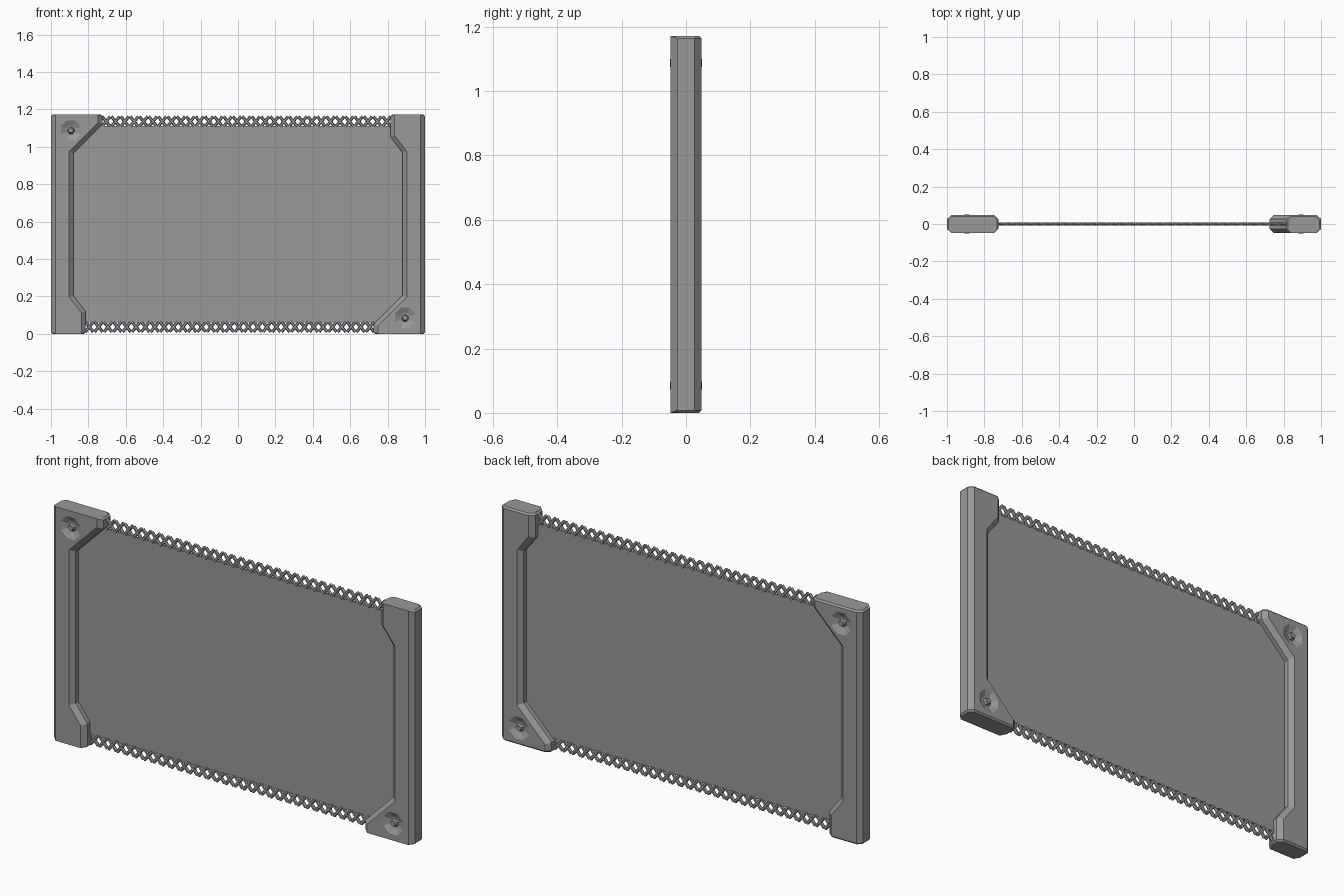
import bpy, bmesh
from math import pi, hypot
from mathutils import Matrix, Vector

if "Cube" in bpy.data.objects:
    bpy.data.objects.remove(bpy.data.objects["Cube"])

H = 1.172          # overall height
T = 0.048          # half thickness of the end frames
FLIP = Matrix.Translation((0, 0, H)) @ Matrix.Rotation(pi, 4, 'Y')
SIDES = (("left", Matrix()), ("right", FLIP))
BOLT = (-0.893, 1.087)

dark_grey = bpy.data.materials.new("dark_grey")
dark_grey.diffuse_color = (.32, .32, .32, 1)
dark_grey.use_nodes = True
dark_grey.node_tree.nodes["Principled BSDF"].inputs["Base Color"].default_value = dark_grey.diffuse_color


def make(name, bm, matrix=Matrix()):
    bmesh.ops.recalc_face_normals(bm, faces=bm.faces)
    me = bpy.data.meshes.new(name)
    bm.to_mesh(me)
    bm.free()
    me.materials.append(dark_grey)
    ob = bpy.data.objects.new(name, me)
    bpy.context.collection.objects.link(ob)
    ob.matrix_world = matrix
    return ob


def inset(pts, dists):
    """Move every edge of a counter-clockwise outline inward by its own distance."""
    lines = []
    for i, (x, z) in enumerate(pts):
        x2, z2 = pts[(i + 1) % len(pts)]
        l = hypot(x2 - x, z2 - z)
        nx, nz = -(z2 - z) / l, (x2 - x) / l
        lines.append((nx, nz, nx * x + nz * z + dists[i]))
    out = []
    for i in range(len(pts)):
        a, b, c = lines[i - 1]
        d, e, f = lines[i]
        det = a * e - b * d
        out.append(((c * e - b * f) / det, (a * f - c * d) / det))
    return out


def frame_mesh():
    outline = [(-1, 0), (-.815, 0), (-.815, .12), (-.88, .205),
               (-.88, .965), (-.725, 1.12), (-.725, H), (-1, H)]
    c = .023
    small = inset(outline, [0, c, c, c, c, c, 0, c])
    bm = bmesh.new()
    rings = [[bm.verts.new((x, y, z)) for x, z in p]
             for y, p in ((-T, small), (-.027, outline), (.027, outline), (T, small))]
    n = len(outline)
    for a, b in zip(rings, rings[1:]):
        for i in range(n):
            j = (i + 1) % n
            bm.faces.new((a[i], a[j], b[j], b[i]))
    bm.faces.new(rings[0])
    bm.faces.new(rings[-1])
    # merge each end into one octagon, then soften its rim
    for z in (0, H):
        fs = [f for f in bm.faces if all(abs(v.co.z - z) < 1e-5 for v in f.verts)]
        cap = bmesh.ops.dissolve_faces(bm, faces=fs)["region"][0]
        bmesh.ops.bevel(bm, geom=list(cap.edges), offset=.008, segments=1,
                        affect='EDGES', clamp_overlap=True)
    return bm


def bolt_cones(r_out, r_in, y_out, y_in):
    """Octagonal tapered plugs on the front and back faces."""
    bm = bmesh.new()
    for s in (-1, 1):
        m = (Matrix.Translation((BOLT[0], s * (y_out + y_in) / 2, BOLT[1]))
             @ Matrix.Rotation(-s * pi / 2, 4, 'X') @ Matrix.Rotation(pi / 8, 4, 'Z'))
        bmesh.ops.create_cone(bm, cap_ends=True, segments=8, radius1=r_in,
                              radius2=r_out, depth=y_out - y_in, matrix=m)
    return bm


# End frames with recessed bolts, the right one turned upside down
for side, m in SIDES:
    frame = make(side + "_end_frame", frame_mesh(), m)
    cutter = make(side + "_bolt_recess_cutter", bolt_cones(.061, .028, T + .001, T - .015), m)
    cutter.hide_render = True
    cutter.hide_viewport = True
    cutter.display_type = 'WIRE'
    mod = frame.modifiers.new("bolt_recess", 'BOOLEAN')
    mod.operation = 'DIFFERENCE'
    mod.solver = 'EXACT'
    mod.object = cutter
    make(side + "_bolt_heads", bolt_cones(.013, .021, T + .002, T - .018), m)

# Thin screen panel
bm = bmesh.new()
bmesh.ops.create_cube(bm, size=1, matrix=Matrix.Translation((0, 0, H / 2))
                      @ Matrix.Diagonal((1.79, .010, 1.052, 1)))
make("screen_panel", bm)

# Crossed-bar lattice along the bottom and top edges
COUNT, X0, X1, Z0, Z1 = 31, -.82, .73, .010, .064
for (side, m), name in zip(SIDES, ("bottom_lattice", "top_lattice")):
    bm = bmesh.new()
    step = (X1 - X0) / COUNT
    for i in range(COUNT):
        a, b = X0 + (i + .06) * step, X0 + (i + .94) * step
        for p, q in (((a, 0, Z0), (b, 0, Z1)), ((a, 0, Z1), (b, 0, Z0))):
            p, q = Vector(p), Vector(q)
            rot = (q - p).to_track_quat('Z', 'Y').to_matrix().to_4x4()
            bmesh.ops.create_cone(bm, cap_ends=True, segments=6, radius1=.0085,
                                  radius2=.0085, depth=(q - p).length,
                                  matrix=Matrix.Translation((p + q) / 2) @ rot)
    make(name, bm, m)
